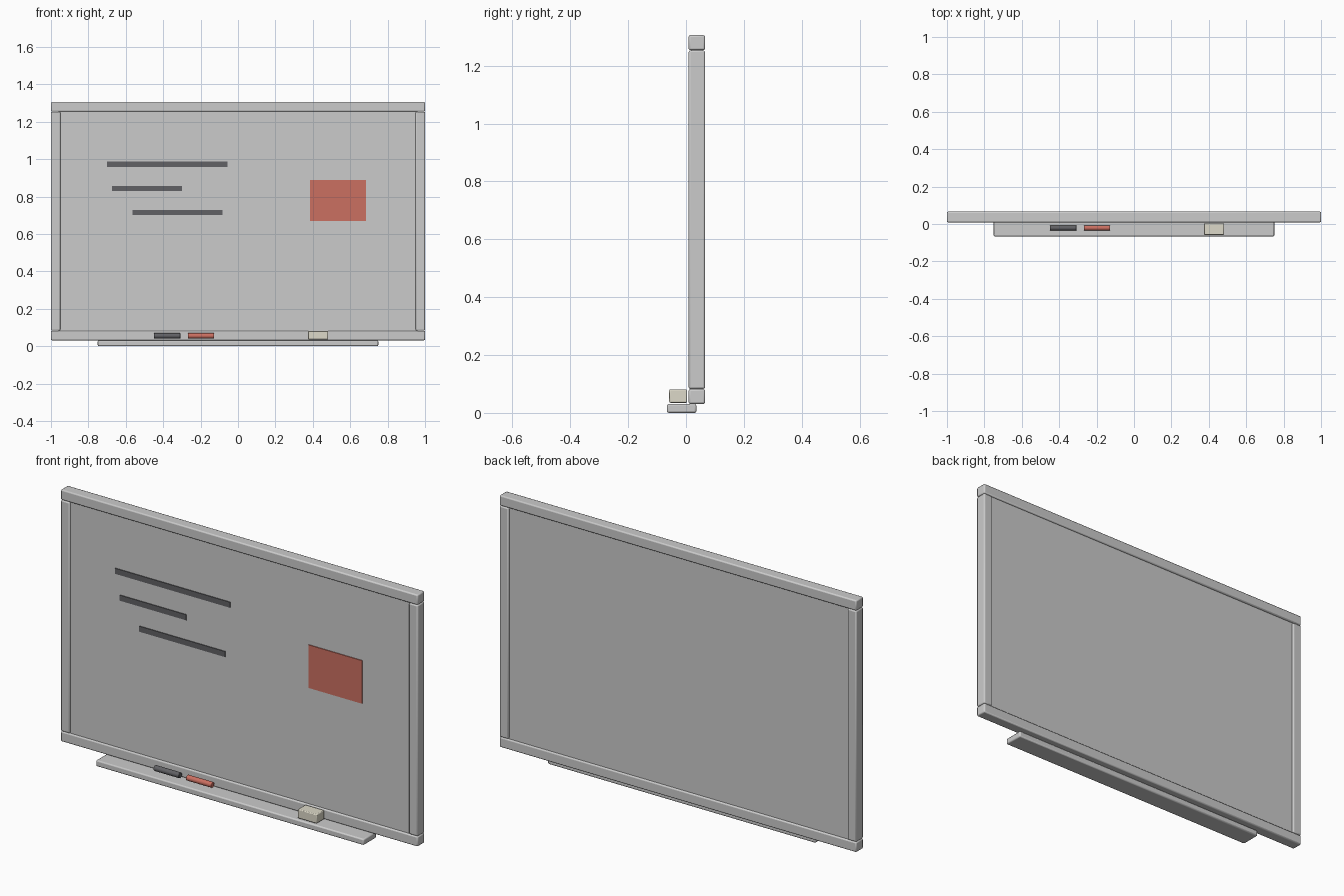
import bpy
from math import pi

if "Cube" in bpy.data.objects:
    bpy.data.objects.remove(bpy.data.objects["Cube"])


def material(name, rgb):
    m = bpy.data.materials.new(name)
    m.diffuse_color = (*rgb, 1)
    m.use_nodes = True
    m.node_tree.nodes["Principled BSDF"].inputs["Base Color"].default_value = m.diffuse_color
    return m


def finish(ob, name, bevel, mat):
    ob.name = name
    if bevel:
        b = ob.modifiers.new("edge_round", 'BEVEL')
        b.width = bevel
        b.segments = 2
        b.limit_method = 'ANGLE'
    if mat:
        ob.data.materials.append(mat)
    bpy.ops.object.shade_smooth_by_angle()
    return ob


def box(name, x, y, z, bevel=0.0, mat=None):
    """Box from (min, max) ranges on each axis."""
    mid = [(a + b) / 2 for a, b in (x, y, z)]
    bpy.ops.mesh.primitive_cube_add(size=1, location=mid)
    ob = bpy.context.object
    ob.scale = [b - a for a, b in (x, y, z)]
    bpy.ops.object.transform_apply(location=False, rotation=False, scale=True)
    return finish(ob, name, bevel, mat)


def marker(name, x0, x1, mat):
    bpy.ops.mesh.primitive_cylinder_add(
        vertices=16, radius=0.014, depth=x1 - x0,
        location=((x0 + x1) / 2, -0.021, 0.055), rotation=(0, pi / 2, 0))
    return finish(bpy.context.object, name, 0.002, mat)


ink = material("ink", (0.12, 0.12, 0.13))
red = material("red", (0.6, 0.16, 0.12))
cream = material("cream", (0.72, 0.69, 0.58))

FRAME_Y = (0.009, 0.066)

# Writing panel
box("board_panel", (-0.96, 0.96), (0.018, 0.057), (0.07, 1.265))

# Frame rails and stiles
box("top_rail", (-1, 1), FRAME_Y, (1.254, 1.306), 0.006)
box("bottom_rail", (-1, 1), FRAME_Y, (0.031, 0.082), 0.006)
for side, s in (("left", -1), ("right", 1)):
    box(side + "_stile", tuple(sorted((s * 0.95, s))), FRAME_Y, (0.083, 1.253), 0.006)

# Tray with markers and eraser
box("tray", (-0.75, 0.75), (-0.066, 0.036), (0, 0.031), 0.006)
marker("dark_marker", -0.45, -0.308, ink)
marker("red_marker", -0.268, -0.127, red)
box("eraser", (0.375, 0.481), (-0.058, 0.004), (0.035, 0.081), 0.004, cream)

# Written lines and sticky note on the panel
for i, (x0, x1, z) in enumerate(((-0.70, -0.055, 0.972), (-0.673, -0.30, 0.843), (-0.565, -0.083, 0.715))):
    box(f"written_line_{i + 1}", (x0, x1), (0.014, 0.02), (z - 0.014, z + 0.014), 0, ink)
box("paper_note", (0.385, 0.685), (0.014, 0.02), (0.67, 0.888), 0, red)
